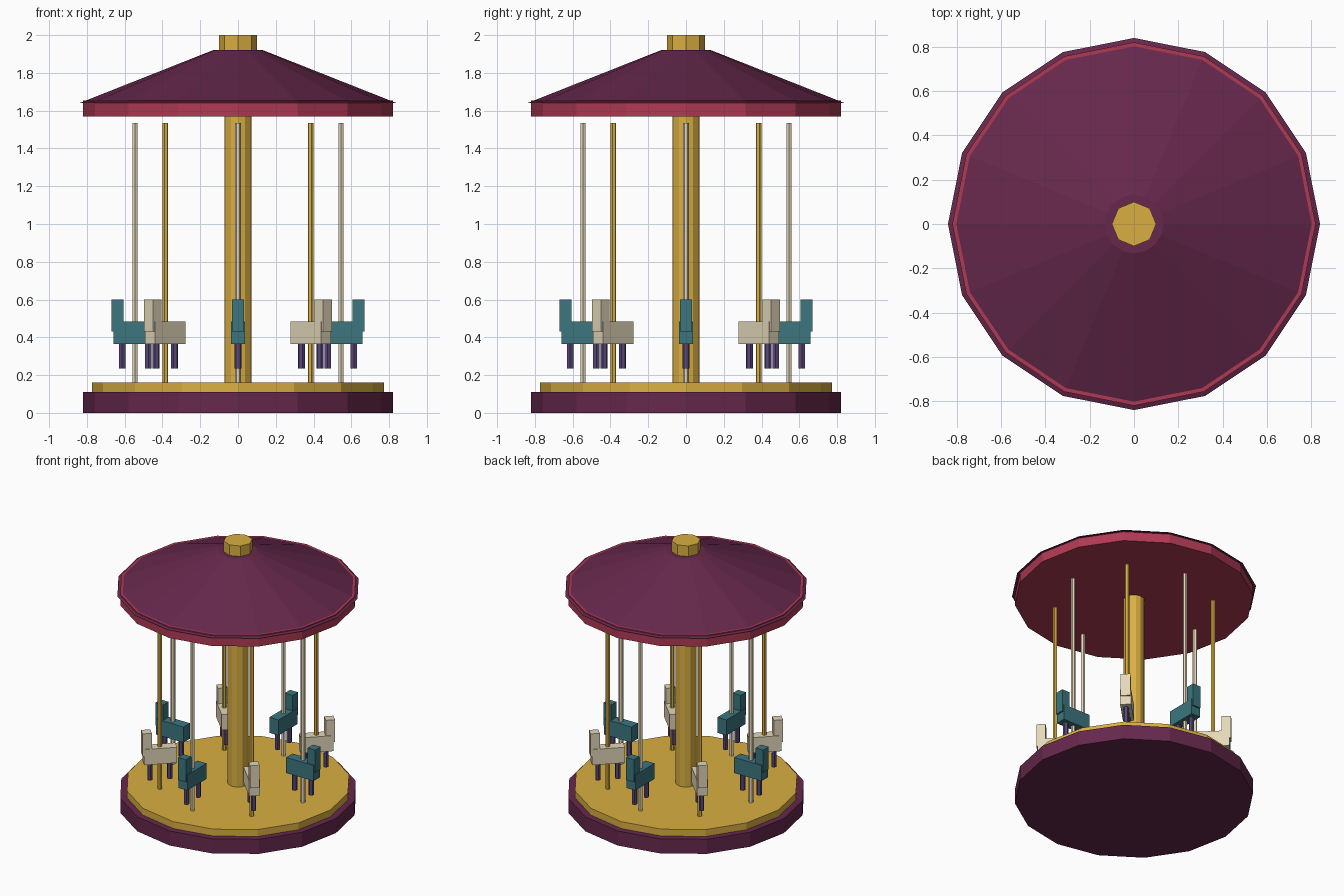
import bpy, bmesh, math
from mathutils import Matrix

if "Cube" in bpy.data.objects:
    bpy.data.objects.remove(bpy.data.objects["Cube"])


def material(name, r, g, b):
    lin = [((c / 255 + 0.055) / 1.055) ** 2.4 for c in (r, g, b)]
    m = bpy.data.materials.new(name)
    m.diffuse_color = (*lin, 1)
    m.use_nodes = True
    m.node_tree.nodes["Principled BSDF"].inputs["Base Color"].default_value = m.diffuse_color
    return m


PLUM = material("plum", 102, 40, 76)
RED = material("crimson", 176, 58, 84)
GOLD = material("gold", 218, 175, 66)
CREAM = material("cream", 228, 215, 185)
TEAL = material("teal", 60, 118, 126)
PURPLE = material("dusk_purple", 88, 72, 120)


def finish(name, bm, mat, matrix):
    me = bpy.data.meshes.new(name)
    bm.to_mesh(me)
    bm.free()
    me.materials.append(mat)
    ob = bpy.data.objects.new(name, me)
    ob.matrix_world = matrix
    bpy.context.collection.objects.link(ob)


def drum(name, mat, sides, r1, r2, z1, z2, x=0, matrix=Matrix()):
    """Straight or tapered cylinder between two heights."""
    bm = bmesh.new()
    bmesh.ops.create_cone(bm, cap_ends=True, segments=sides, radius1=r1, radius2=r2,
                          depth=z2 - z1, matrix=Matrix.Translation((x, 0, (z1 + z2) / 2)))
    finish(name, bm, mat, matrix)


def box(name, mat, x1, x2, width, z1, z2, matrix):
    """Block centred on y = 0."""
    bm = bmesh.new()
    place = Matrix.Translation(((x1 + x2) / 2, 0, (z1 + z2) / 2))
    bmesh.ops.create_cube(bm, size=1, matrix=place @ Matrix.Diagonal((x2 - x1, width, z2 - z1, 1)))
    finish(name, bm, mat, matrix)


# Platform, column and roof
drum("base", PLUM, 16, 0.82, 0.82, 0, 0.11)
drum("deck", GOLD, 16, 0.773, 0.773, 0.11, 0.162)
drum("column", GOLD, 12, 0.072, 0.072, 0.16, 1.60)
drum("roof_rim", RED, 16, 0.82, 0.82, 1.57, 1.655)
drum("roof", PLUM, 16, 0.84, 0.133, 1.64, 1.92)
drum("roof_cap", GOLD, 8, 0.1, 0.1, 1.90, 2.0)

# Eight outward-facing mounts, alternating colours
for i in range(8):
    turn = Matrix.Rotation(i * math.pi / 4, 4, 'Z')
    coat, metal = (TEAL, CREAM) if i % 2 == 0 else (CREAM, GOLD)
    drum(f"pole_{i}", metal, 6, 0.016, 0.016, 0.16, 1.536, 0.545, turn)
    box(f"mount_body_{i}", coat, 0.43, 0.66, 0.076, 0.365, 0.483, turn)
    box(f"mount_neck_{i}", coat, 0.606, 0.67, 0.066, 0.43, 0.6, turn)
    for part, x in (("inner", 0.475), ("outer", 0.613)):
        drum(f"{part}_leg_{i}", PURPLE, 6, 0.019, 0.019, 0.236, 0.375, x, turn)
